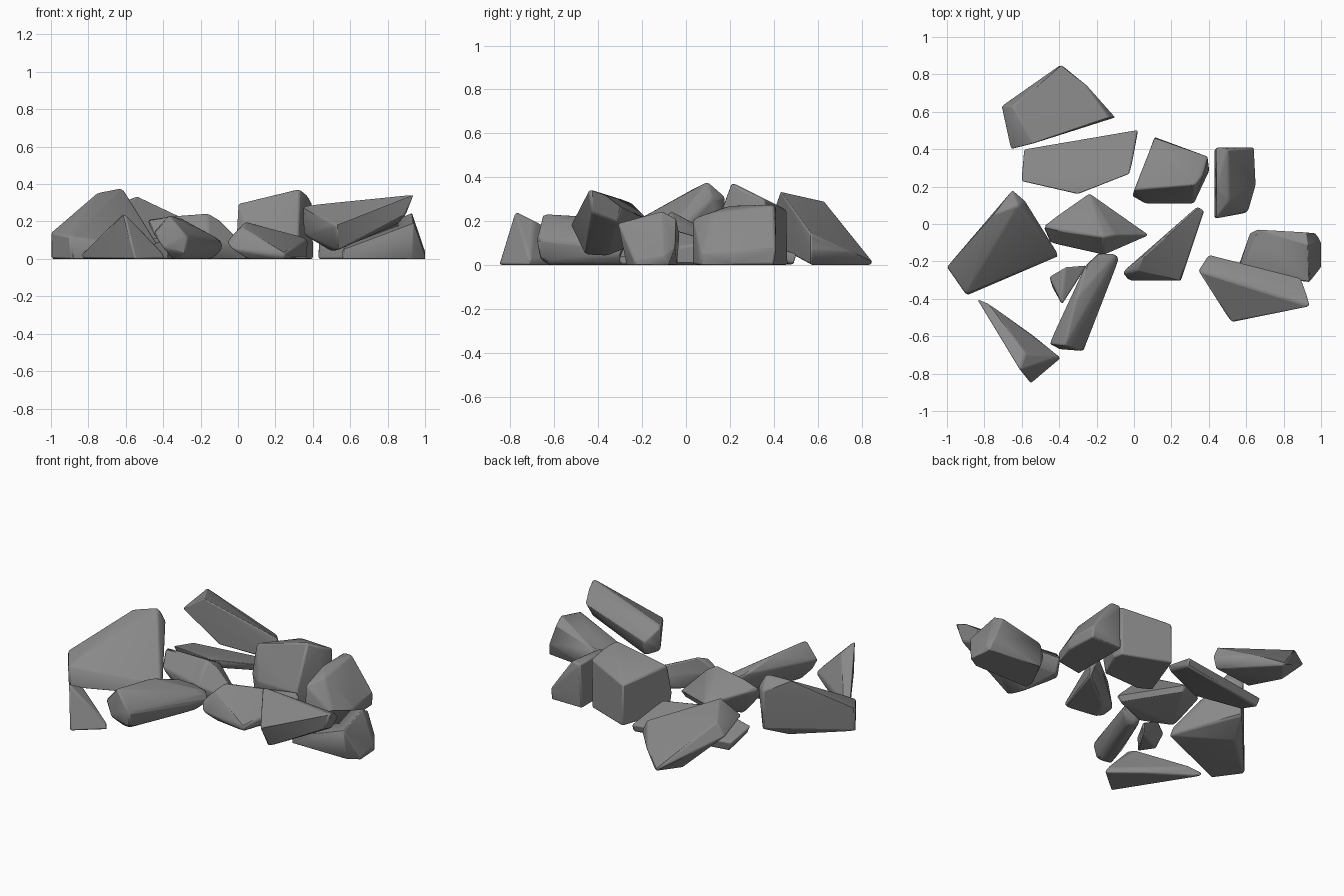
import bpy, bmesh, math

# dark grey stone
stone = bpy.data.materials.new("dark_stone")
stone.diffuse_color = (0.25, 0.25, 0.25, 1.0)


def rock(name, corners, ground=()):
    """Chipped stone: convex hull of a few corners, softly worn edges.
    ground = (x, y) corners resting on the floor."""
    pts = list(corners) + [(x, y, 0.0) for x, y in ground]
    bm = bmesh.new()
    for p in pts:
        bm.verts.new(p)
    bmesh.ops.convex_hull(bm, input=bm.verts[:])
    loose = [v for v in bm.verts if not v.link_faces]
    bmesh.ops.delete(bm, geom=loose, context='VERTS')
    # merge almost flat triangles into broad facets
    bmesh.ops.dissolve_limit(bm, angle_limit=math.radians(6),
                             verts=bm.verts[:], edges=bm.edges[:])
    bmesh.ops.recalc_face_normals(bm, faces=bm.faces[:])
    me = bpy.data.meshes.new(name)
    bm.to_mesh(me)
    bm.free()
    me.materials.append(stone)
    ob = bpy.data.objects.new(name, me)
    bpy.context.collection.objects.link(ob)
    bev = ob.modifiers.new("worn_edges", 'BEVEL')
    bev.width = 0.01
    bev.segments = 2
    bev.limit_method = 'ANGLE'
    bev.angle_limit = math.radians(15)
    bpy.ops.object.select_all(action='DESELECT')
    ob.select_set(True)
    bpy.context.view_layer.objects.active = ob
    bpy.ops.object.shade_smooth_by_angle(angle=math.radians(35))
    return ob


# back left stone, tipped up onto the flat slab
rock("back_tilted_stone",
     [(-.71, .63, .22), (-.66, .40, .25), (-.54, .43, .335), (-.65, .63, .29),
      (-.39, .855, .01), (-.26, .75, .06), (-.10, .57, .07), (-.13, .57, .14),
      (-.45, .46, .06), (-.30, .52, .03)],
     [(-.39, .84), (-.12, .57), (-.48, .72)])

# thin slab, front edge raised, back edge on the floor
rock("thin_slab",
     [(-.59, .40, .06), (-.605, .23, .10), (-.40, .43, .06), (.02, .505, .05),
      (-.02, .27, .12), (-.30, .16, .12), (-.59, .24, .06), (-.30, .17, .07),
      (-.03, .28, .08)],
     [(-.57, .39), (-.39, .42), (.02, .49)])

# upright block in the middle back
rock("upright_block",
     [(.00, .18, .295), (.05, .19, .31), (.33, .21, .375), (.37, .26, .34),
      (.395, .36, .30), (.11, .46, .25), (-.01, .15, .12), (.06, .11, .10),
      (.32, .11, .10), (.40, .28, .08)],
     [(.0, .16), (.07, .12), (.32, .13), (.40, .30), (.39, .36), (.11, .465)])

# right back wedge
rock("right_wedge",
     [(.44, .03, .21), (.44, .20, .27), (.44, .41, .27), (.50, .40, .275),
      (.51, .12, .24), (.64, .41, .07), (.65, .21, .06), (.61, .07, .05)],
     [(.43, .03), (.43, .40), (.64, .40), (.65, .21), (.60, .06)])

# large ridge stone on the left
rock("left_ridge_stone",
     [(-1.0, -.23, .14), (-.90, -.375, .12), (-.75, .05, .355),
      (-.62, .10, .38), (-.65, .18, .31), (-.58, .12, .30), (-.42, -.16, .06),
      (-.645, .17, .07)],
     [(-1.0, -.23), (-.89, -.38), (-.40, -.17), (-.72, .02)])

# front left spike
rock("front_spike",
     [(-.61, -.78, .245), (-.58, -.69, .20), (-.84, -.40, .02),
      (-.77, -.43, .05), (-.40, -.71, .03), (-.70, -.62, .15)],
     [(-.83, -.41), (-.55, -.855), (-.39, -.72), (-.56, -.58)])

# long front stone
rock("front_long_stone",
     [(-.37, -.65, .235), (-.31, -.40, .22), (-.26, -.22, .16),
      (-.19, -.155, .12), (-.09, -.16, .10), (-.08, -.19, .06),
      (-.27, -.68, .12), (-.455, -.64, .14), (-.40, -.67, .06),
      (-.28, -.66, .02), (-.10, -.20, .03)],
     [(-.31, -.62), (-.14, -.23), (-.19, -.19), (-.35, -.62)])

# small chip beside it
rock("small_chip",
     [(-.455, -.28, .08), (-.37, -.23, .11), (-.25, -.22, .05),
      (-.385, -.43, .10)],
     [(-.44, -.33), (-.28, -.25), (-.38, -.42)])

# centre stone, back edge raised
rock("centre_stone",
     [(-.49, -.01, .21), (-.42, .04, .19), (-.36, -.04, .23),
      (-.16, -.07, .245), (-.24, .165, .12), (-.10, -.06, .21),
      (-.16, -.165, .12), (-.45, -.10, .13), (.08, -.06, .03),
      (-.03, .0, .08), (-.24, .15, .08)],
     [(.05, -.06), (-.17, -.15), (-.35, -.07)])

# centre right shard
rock("centre_shard",
     [(-.065, -.26, .09), (.04, -.18, .20), (.02, -.25, .17), (.34, .095, .12),
      (.375, .07, .10), (-.03, -.305, .05), (.25, -.305, .03)],
     [(.05, -.27), (.25, -.30), (.37, .06), (.10, -.15)])

# right leaning stone, propped in the air
rock("right_leaning_stone",
     [(.345, -.25, .285), (.40, -.165, .20), (.94, -.44, .345),
      (.92, -.37, .32), (.89, -.29, .26), (.35, -.25, .13), (.41, -.19, .11),
      (.52, -.525, .18), (.53, -.46, .045), (.50, -.36, .04),
      (.90, -.43, .24), (.86, -.31, .19)])

# right supporting stone
rock("right_support_stone",
     [(.94, -.31, .19), (.93, -.11, .245), (.92, -.045, .21),
      (1.0, -.23, .02), (1.0, -.10, .04), (.97, -.05, .08), (.66, -.03, .14),
      (.62, -.05, .08), (.57, -.21, .06), (.56, -.27, .05)],
     [(.56, -.22), (.56, -.27), (.93, -.27), (1.0, -.23), (.99, -.08),
      (.65, -.04)])
